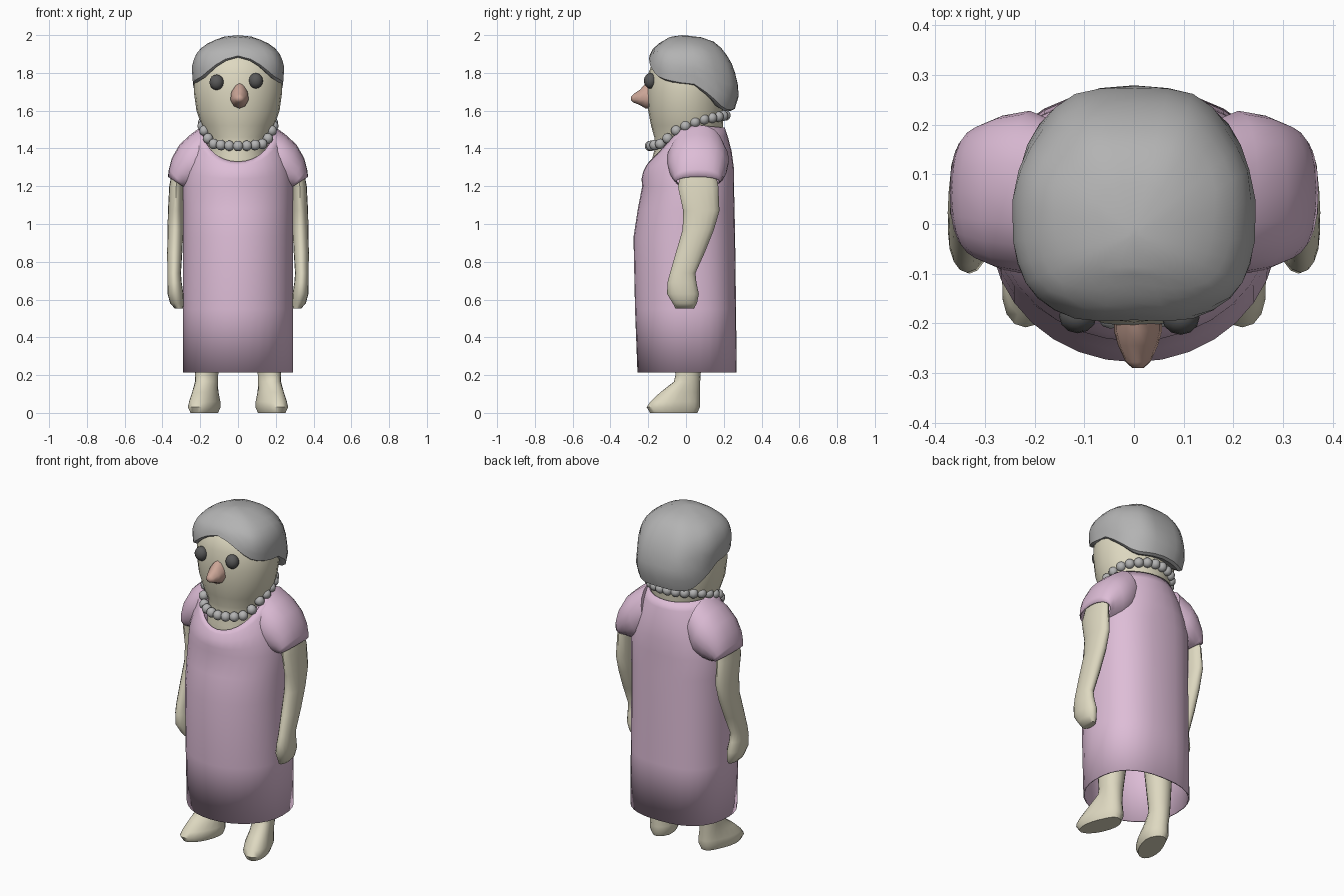
import bpy, bmesh, math
from mathutils import Vector

if "Cube" in bpy.data.objects:
    bpy.data.objects.remove(bpy.data.objects["Cube"])

def material(name, rgb):
    m = bpy.data.materials.new(name)
    m.diffuse_color = (*rgb, 1)
    m.use_nodes = True
    m.node_tree.nodes["Principled BSDF"].inputs["Base Color"].default_value = m.diffuse_color
    return m

skin = material("skin", (0.73, 0.69, 0.53))
pink = material("dress_pink", (0.73, 0.51, 0.68))
nose_tone = material("nose_tone", (0.60, 0.38, 0.31))
dark = material("dark_grey", (0.10, 0.10, 0.10))
grey = material("mid_grey", (0.45, 0.45, 0.45))

def interp(table, x):
    if x <= table[0][0]:
        return table[0][1]
    for (x0, y0), (x1, y1) in zip(table, table[1:]):
        if x <= x1:
            return y0 + (y1 - y0) * (x - x0) / (x1 - x0)
    return table[-1][1]

def finish(bm, name, mat, mirror=False, angle=50, thickness=0):
    bmesh.ops.recalc_face_normals(bm, faces=bm.faces)
    mesh = bpy.data.meshes.new(name)
    bm.to_mesh(mesh)
    bm.free()
    ob = bpy.data.objects.new(name, mesh)
    bpy.context.collection.objects.link(ob)
    if mat:
        mesh.materials.append(mat)
    bpy.ops.object.select_all(action='DESELECT')
    ob.select_set(True)
    bpy.context.view_layer.objects.active = ob
    bpy.ops.object.shade_smooth_by_angle(angle=math.radians(angle))
    if thickness:
        mod = ob.modifiers.new("thickness", 'SOLIDIFY')
        mod.thickness = thickness
        mod.offset = -1
    if mirror:
        ob.modifiers.new("mirror", 'MIRROR').use_bisect_axis[0] = False
    return ob

def loft(rings, cap_start=True, cap_end=True):
    bm = bmesh.new()
    rows = [[bm.verts.new(p) for p in r] for r in rings]
    for a, b in zip(rows, rows[1:]):
        n = len(a)
        for i in range(n):
            bm.faces.new((a[i], a[(i + 1) % n], b[(i + 1) % n], b[i]))
    if cap_start:
        bm.faces.new(rows[0])
    if cap_end:
        bm.faces.new(rows[-1])
    return bm

def spow(v, n):
    return math.copysign(abs(v) ** (2 / n), v)

def oval(z, half_x, front, back, cx=0, n=24, back_pow=2.0):
    # oval starting at the front (-y), fullest at the y halfway point
    mid, pts = (front + back) / 2, []
    for i in range(n):
        t = 2 * math.pi * i / n
        p = 2.0 if math.cos(t) > 0 else back_pow
        pts.append(Vector((cx + half_x * spow(math.sin(t), p),
                           mid - (back - front) / 2 * spow(math.cos(t), p), z)))
    return pts

# dress body: skirt rings, then a yoke rising to the V neckline
skirt = [oval(z, a, f, b, n=32, back_pow=2.5) for z, a, f, b in (
    (0.215, 0.29, -0.257, 0.268), (0.55, 0.29, -0.27, 0.265),
    (0.93, 0.29, -0.278, 0.26), (1.08, 0.29, -0.255, 0.257), (1.2, 0.29, -0.232, 0.254))]
NECK = [(-0.195, 1.33), (-0.15, 1.375), (-0.1, 1.43), (-0.03, 1.5), (0.05, 1.525), (0.2, 1.51)]
neck = oval(0, 0.2, -0.195, 0.205, n=32)
for p in neck:
    p.z = interp(NECK, p.y)
for k in (0.3, 0.6, 0.85):
    ring = []
    for a, b in zip(skirt[4], neck):
        p = a.lerp(b, k)
        out = Vector((p.x, p.y, 0)).normalized()
        ring.append(p + out * 0.07 * k * (1 - k))
    skirt.append(ring)
skirt.append(neck)
finish(loft(skirt, False, False), "dress", pink, thickness=0.008)

# short sleeves: (outer x, z), (inner x, z), half depth
sleeve = []
for ox, oz, ix, iz, dy in ((0.18, 1.525, 0.12, 1.25, 0.14), (0.25, 1.475, 0.17, 1.2, 0.165),
                           (0.31, 1.42, 0.22, 1.18, 0.155), (0.35, 1.35, 0.265, 1.18, 0.137),
                           (0.366, 1.29, 0.28, 1.19, 0.126), (0.371, 1.25, 0.285, 1.195, 0.118)):
    ring = []
    for i in range(20):
        t = 2 * math.pi * i / 20
        c = (1 + math.cos(t)) / 2
        ring.append((ix + (ox - ix) * c, 0.063 + dy * spow(math.sin(t), 2.3), iz + (oz - iz) * c))
    sleeve.append(ring)
finish(loft(sleeve, True, False), "sleeves", pink, mirror=True, thickness=0.006)

# arms with hands: z, centre x, half x, front y, back y
arm = [oval(z, rx, f, b, cx, 16) for z, cx, rx, f, b in (
    (1.30, 0.315, 0.03, -0.02, 0.15), (1.2, 0.327, 0.037, -0.043, 0.171),
    (1.07, 0.33, 0.041, -0.015, 0.177), (0.97, 0.331, 0.042, -0.018, 0.148),
    (0.85, 0.335, 0.04, -0.053, 0.1), (0.74, 0.338, 0.036, -0.085, 0.05),
    (0.69, 0.336, 0.038, -0.098, 0.055), (0.63, 0.331, 0.042, -0.1, 0.068),
    (0.58, 0.323, 0.036, -0.07, 0.058), (0.553, 0.313, 0.022, -0.055, 0.042))]
finish(loft(arm), "arms", skin, mirror=True)

# legs with feet, toes swinging slightly outwards
leg = [oval(z, rx, f, b, cx, 20) for z, cx, rx, f, b in (
    (0.85, 0.14, 0.1, -0.1, 0.13), (0.45, 0.155, 0.08, -0.075, 0.1), (0.2, 0.166, 0.061, -0.056, 0.077),
    (0.165, 0.166, 0.06, -0.064, 0.075), (0.11, 0.164, 0.064, -0.135, 0.073),
    (0.06, 0.16, 0.075, -0.188, 0.073), (0.03, 0.16, 0.078, -0.208, 0.073), (0.0, 0.16, 0.065, -0.19, 0.06))]
for r in leg:
    for p in r:
        p.x += 0.28 * max(0, -p.y)
finish(loft(leg), "legs", skin, mirror=True)

# head and neck
head = [oval(z, a, f, b) for z, a, f, b in (
    (1.28, 0.16, -0.175, 0.15), (1.35, 0.16, -0.178, 0.17), (1.40, 0.155, -0.165, 0.18),
    (1.46, 0.167, -0.168, 0.19), (1.52, 0.192, -0.185, 0.195), (1.6, 0.22, -0.2, 0.2),
    (1.7, 0.234, -0.207, 0.21), (1.8, 0.232, -0.198, 0.21), (1.88, 0.2, -0.168, 0.18),
    (1.94, 0.12, -0.09, 0.12))]
finish(loft(head), "head", skin)

# hair: crown to hairline, with a rim tucked in towards the head
HAIRLINE = [(0, 1.89), (15, 1.868), (30, 1.825), (45, 1.785), (60, 1.768), (80, 1.752), (96, 1.74),
            (110, 1.69), (122, 1.65), (136, 1.61), (150, 1.603), (180, 1.61)]
FRONT = [(0, 0), (0.01, 0.35), (0.045, 0.66), (0.08, 0.86), (0.12, 0.95), (0.17, 1), (0.22, 0.98), (0.4, 0.93)]
BACK = [(0, 0), (0.008, 0.3), (0.04, 0.6), (0.09, 0.75), (0.15, 0.87), (0.22, 0.95), (0.3, 1), (0.36, 0.95), (0.4, 0.9)]
N = 30
columns = []
for i in range(N):
    t = 2 * math.pi * i / N
    drop = 2 - interp(HAIRLINE, math.degrees(min(t, 2 * math.pi - t)))
    w = max(0, -math.cos(t))
    half_y = 0.285 if math.cos(t) < 0 else 0.207
    x, y = 0.247 * spow(math.sin(t), 2.5), -half_y * spow(math.cos(t), 2.5)
    wave = 1 + 0.012 * math.cos(7 * t)
    col = []
    for k in range(10):
        d = drop * (max(k, 0.3) / 9) ** 1.6
        s = (interp(FRONT, d) * (1 - w) + interp(BACK, d) * w) * (wave if k < 8 else 1)
        col.append((x * s, y * s - 0.02 * (1 - min(s, 1)), 2 - d))
    col.append((x * s * 0.93, y * s * 0.93, 2 - d - 0.008))
    col.append((x * s * 0.78, y * s * 0.78, 2 - d + 0.01))
    columns.append(col)
finish(loft([[c[k] for c in columns] for k in range(12)], True, False), "hair", grey, angle=45)

# beads, eyes and nose
def ball(bm, loc, scale, u=12, v=8):
    made = bmesh.ops.create_uvsphere(bm, u_segments=u, v_segments=v, radius=1)["verts"]
    for p in made:
        p.co = Vector(a * b for a, b in zip(p.co, scale)) + Vector(loc)

STRING = [(-0.19, 1.413), (-0.13, 1.425), (-0.1, 1.45), (-0.06, 1.49), (0.02, 1.53), (0.1, 1.556), (0.21, 1.575)]
bm = bmesh.new()
for i in range(25):
    t = 2 * math.pi * i / 25
    y = 0.01 - 0.2 * math.cos(t)
    ball(bm, (0.188 * math.sin(t), y, interp(STRING, y)), (0.028,) * 3, 10, 7)
finish(bm, "necklace", grey)

bm = bmesh.new()
ball(bm, (-0.113, -0.185, 1.75), (0.038, 0.035, 0.041))
ball(bm, (0.094, -0.188, 1.758), (0.038, 0.035, 0.041))
finish(bm, "eyes", dark)

nose = []
for y, rx, lo, hi in ((-0.17, 0.05, 1.61, 1.755), (-0.215, 0.051, 1.612, 1.742),
                      (-0.245, 0.042, 1.63, 1.71), (-0.278, 0.026, 1.643, 1.688), (-0.29, 0.012, 1.655, 1.676)):
    ring = []
    for i in range(10):
        t = 2 * math.pi * i / 10
        taper = 1 - 0.35 * max(0, math.cos(t))
        ring.append((0.008 + rx * taper * math.sin(t), y, (lo + hi) / 2 + (hi - lo) / 2 * math.cos(t)))
    nose.append(ring)
finish(loft(nose), "nose", nose_tone)
